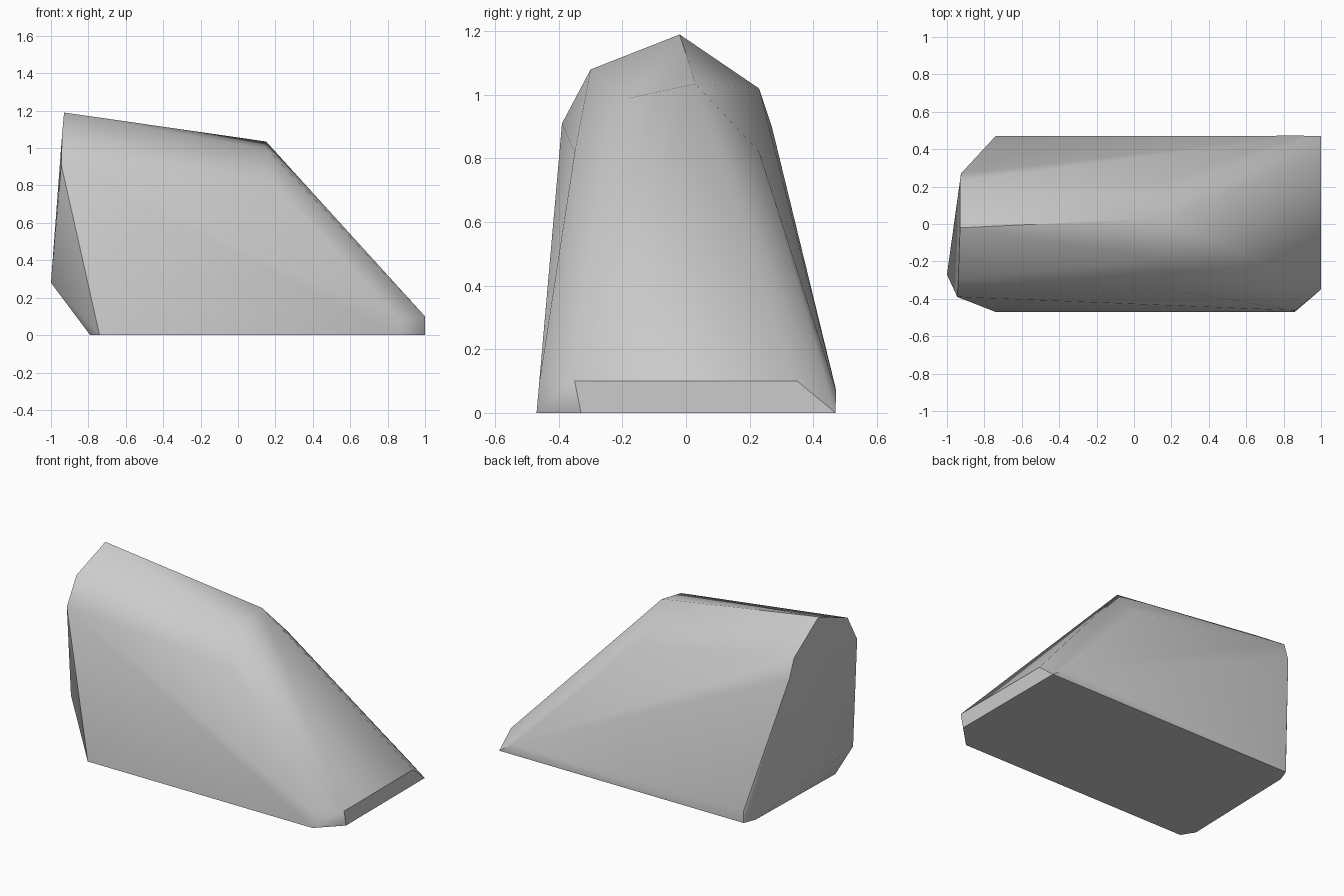
import bpy, bmesh, math

cube = bpy.data.objects.get("Cube")
if cube:
    bpy.data.objects.remove(cube, do_unlink=True)

# Plain stone colour
stone = bpy.data.materials.new("stone grey")
stone.use_nodes = True
grey = (0.6, 0.6, 0.6, 1)
stone.diffuse_color = grey
stone.node_tree.nodes["Principled BSDF"].inputs["Base Color"].default_value = grey

# Corner points of the boulder, grouped by region
ridge = [(-0.93, -0.02, 1.19), (0.15, 0.03, 1.035)]
front_shoulder = [(-0.94, -0.30, 1.08), (-0.945, -0.39, 0.91),
                  (0.16, -0.18, 0.99), (0.18, -0.35, 0.82)]
back_shoulder = [(-0.93, 0.23, 1.02), (-0.925, 0.27, 0.9), (0.19, 0.23, 0.82)]
blunt_end = [(-1, -0.27, 0.28), (-0.79, -0.39, 0), (-0.77, 0.39, 0),
             (-0.74, -0.47, 0), (-0.74, 0.47, 0), (-0.74, 0.47, 0.08)]
toe = [(0.86, -0.462, 0.09), (0.86, -0.47, 0), (1, -0.35, 0.10), (1, -0.33, 0),
       (1, 0.35, 0.10), (1, 0.47, 0), (0.9, 0.472, 0.07)]

# Wrap the corners in one convex shell
bm = bmesh.new()
for point in ridge + front_shoulder + back_shoulder + blunt_end + toe:
    bm.verts.new(point)
hull = bmesh.ops.convex_hull(bm, input=bm.verts)
loose = {e for e in hull["geom_interior"] if isinstance(e, bmesh.types.BMVert)}
bmesh.ops.delete(bm, geom=list(loose), context="VERTS")
bmesh.ops.dissolve_limit(bm, angle_limit=math.radians(1),
                         verts=bm.verts, edges=bm.edges)
bmesh.ops.recalc_face_normals(bm, faces=bm.faces)

mesh = bpy.data.meshes.new("boulder")
bm.to_mesh(mesh)
bm.free()
mesh.materials.append(stone)
boulder = bpy.data.objects.new("boulder", mesh)
bpy.context.collection.objects.link(boulder)

# Soft shading with the hard creases kept
bpy.ops.object.select_all(action="DESELECT")
boulder.select_set(True)
bpy.context.view_layer.objects.active = boulder
bpy.ops.object.shade_smooth_by_angle(angle=math.radians(42))
